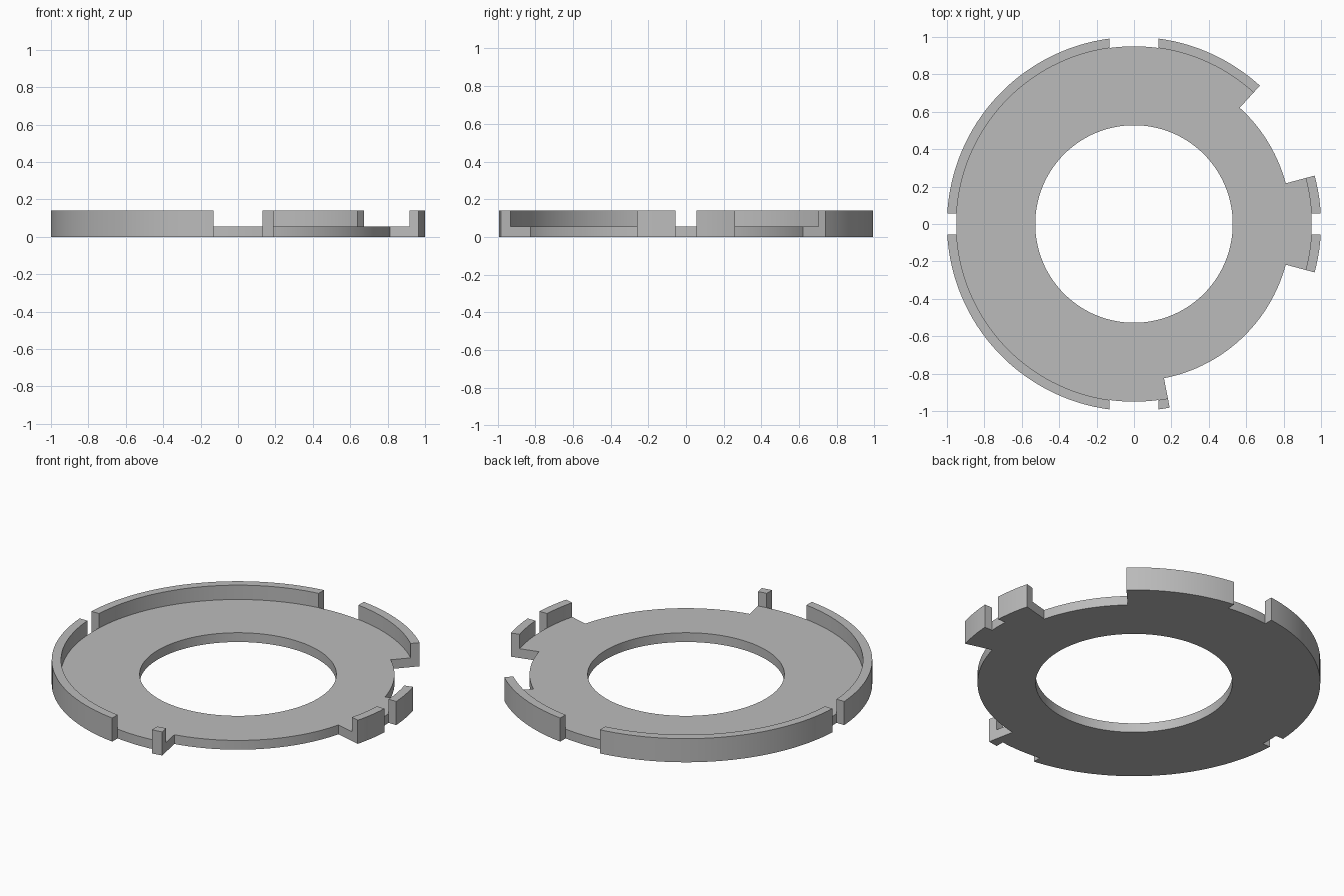
import bpy
import bmesh
from math import asin, ceil, cos, degrees, radians, sin

cube = bpy.data.objects.get("Cube")
if cube:
    bpy.data.objects.remove(cube, do_unlink=True)

RADII = [0.528, 0.84, 0.95, 1.0]   # hole, narrow rim, inner wall, outer wall
HEIGHTS = [0.0, 0.055, 0.14]       # underside, plate top, wall top
STEP = 2.5                         # degrees per facet


def ray(angle):
    """Radial boundary between two sectors."""
    return [angle] * len(RADII)


def notch(centre, half, side):
    """Boundary along the parallel side of a notch in the wall."""
    return [centre + side * degrees(asin(half / max(r, RADII[2]))) for r in RADII]


def notch_sectors(centre, half):
    return [(notch(centre, half, -1), "notched"), (notch(centre, half, 1), "walled")]


# Each sector: its starting boundary and its section
sectors = [(ray(-79), "narrow"), (ray(-15), "walled")]
sectors += notch_sectors(0, 0.055)
sectors += [(ray(15), "narrow"), (ray(47.7), "walled")]
for centre, half in ((90, 0.13), (180, 0.055), (270, 0.13)):
    sectors += notch_sectors(centre, half)
ends = [s[0] for s in sectors[1:]] + [ray(281)]

# Fine angular stations, with the section used after each one
stations, sections = [], []
for (start, section), end in zip(sectors, ends):
    count = ceil((end[-1] - start[-1]) / STEP)
    for i in range(count):
        stations.append([a + (b - a) * i / count for a, b in zip(start, end)])
        sections.append(section)
total = len(stations)


def filled(i, j, k):
    """Whether the cell at station i, ring j, layer k is solid."""
    if not (0 <= j < len(RADII) - 1 and 0 <= k < len(HEIGHTS) - 1):
        return False
    section = sections[i % total]
    if j == 0:
        return k == 0
    if j == 1:
        return k == 0 and section != "narrow"
    return section == "walled"


bm = bmesh.new()
cache = {}


def vert(i, j, k):
    key = (i % total, j, k)
    if key not in cache:
        a = radians(stations[key[0]][j])
        cache[key] = bm.verts.new((RADII[j] * cos(a), RADII[j] * sin(a), HEIGHTS[k]))
    return cache[key]


# Skin every solid cell only where its neighbour is empty
for i in range(total):
    for j in range(len(RADII) - 1):
        for k in range(len(HEIGHTS) - 1):
            if not filled(i, j, k):
                continue
            cell = (i, j, k)
            for axis in range(3):
                u, v = (axis + 1) % 3, (axis + 2) % 3
                for side in (0, 1):
                    near = list(cell)
                    near[axis] += 2 * side - 1
                    if filled(*near):
                        continue
                    corners = []
                    for du, dv in ((0, 0), (1, 0), (1, 1), (0, 1)):
                        c = list(cell)
                        c[axis] += side
                        c[u] += du
                        c[v] += dv
                        corners.append(vert(*c))
                    bm.faces.new(corners)
bmesh.ops.recalc_face_normals(bm, faces=bm.faces)

mesh = bpy.data.meshes.new("notched_ring")
bm.to_mesh(mesh)
bm.free()
ring = bpy.data.objects.new("notched_ring", mesh)
bpy.context.collection.objects.link(ring)

# Plain grey finish
grey = bpy.data.materials.new("plain_grey")
grey.use_nodes = True
colour = (0.5, 0.5, 0.5, 1.0)
grey.diffuse_color = colour
grey.node_tree.nodes["Principled BSDF"].inputs["Base Color"].default_value = colour
mesh.materials.append(grey)

# Smooth curved walls with crisp edges
bpy.ops.object.select_all(action="DESELECT")
ring.select_set(True)
bpy.context.view_layer.objects.active = ring
bpy.ops.object.shade_smooth_by_angle(angle=radians(30))
